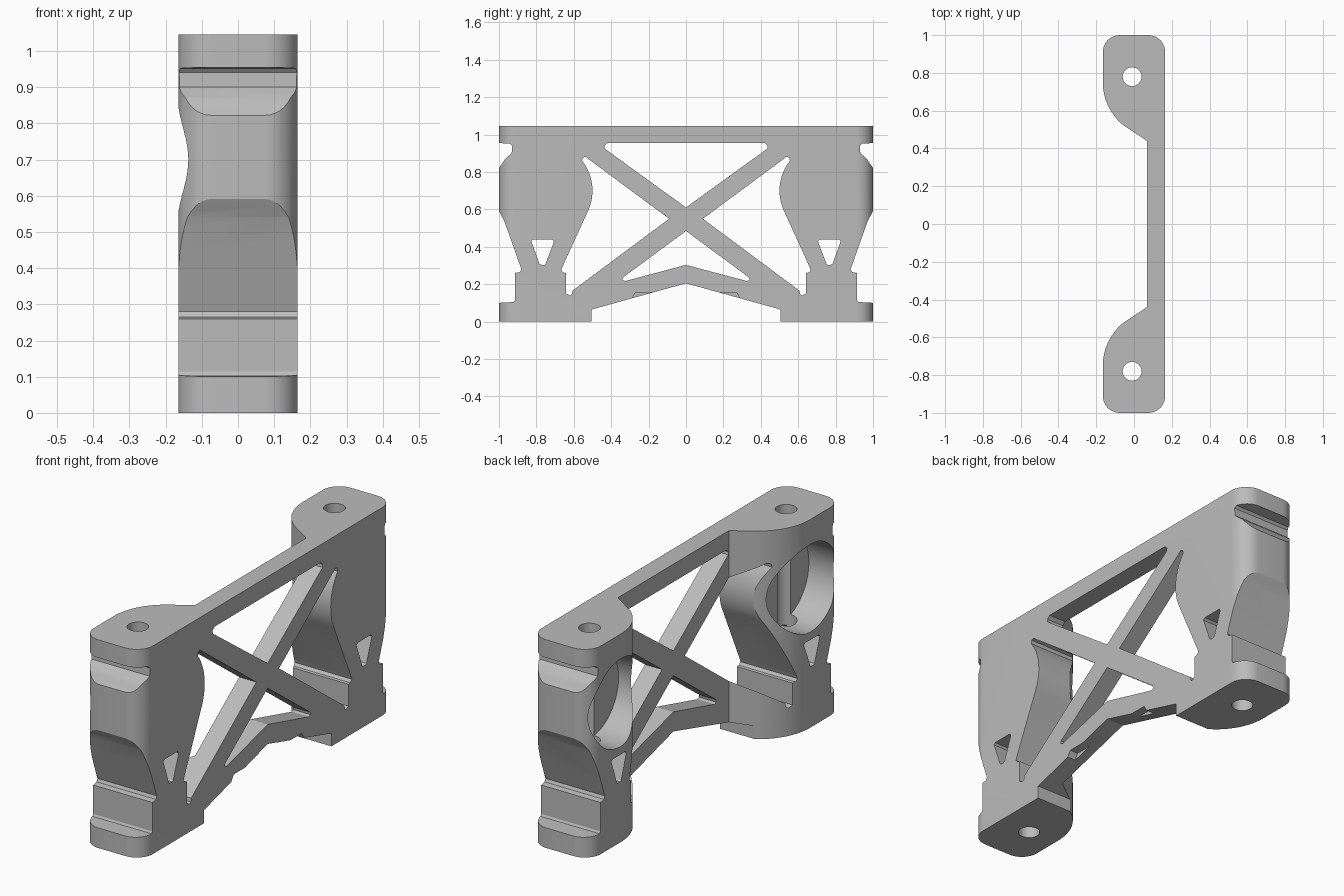
import bpy, bmesh
from math import cos, sin, radians
from mathutils import Vector

cube = bpy.data.objects.get("Cube")
if cube:
    bpy.data.objects.remove(cube, do_unlink=True)

W = 0.165    # half width
H = 1.045    # height


def arc(cx, cy, r, a0, a1, n):
    return [(cx + r * cos(radians(a0 + (a1 - a0) * i / n)),
             cy + r * sin(radians(a0 + (a1 - a0) * i / n))) for i in range(n + 1)]


def flip(points):
    """Mirror a side-view polygon to the other end."""
    return [(-y, z) for y, z in points]


def prism(name, points, axis, lo, hi):
    """Extrude a polygon: (y, z) points along X, or (x, y) points along Z."""
    put = (lambda p: (lo, p[0], p[1])) if axis == "X" else (lambda p: (p[0], p[1], lo))
    bm = bmesh.new()
    face = bm.faces.new([bm.verts.new(put(p)) for p in points])
    out = bmesh.ops.extrude_face_region(bm, geom=[face])
    step = Vector((hi - lo, 0, 0)) if axis == "X" else Vector((0, 0, hi - lo))
    bmesh.ops.translate(bm, vec=step,
                        verts=[v for v in out["geom"] if isinstance(v, bmesh.types.BMVert)])
    bmesh.ops.recalc_face_normals(bm, faces=bm.faces)
    mesh = bpy.data.meshes.new(name)
    bm.to_mesh(mesh)
    bm.free()
    ob = bpy.data.objects.new(name, mesh)
    bpy.context.collection.objects.link(ob)
    return ob


def combine(target, cutter, operation="DIFFERENCE"):
    """Apply a boolean and discard the cutter."""
    cutter.hide_render = True
    mod = target.modifiers.new("cut", "BOOLEAN")
    mod.operation, mod.solver, mod.object = operation, "EXACT", cutter
    deps = bpy.context.evaluated_depsgraph_get()
    mesh = bpy.data.meshes.new_from_object(target.evaluated_get(deps))
    target.modifiers.clear()
    target.data = mesh
    bpy.data.objects.remove(cutter, do_unlink=True)


# Plan outline: two lobed end pillars joined by a thin panel
half = ([(W, 0)] + arc(W - 0.09, 0.91, 0.09, 0, 90, 10)
        + arc(-W + 0.09, 0.91, 0.09, 90, 180, 10)
        + arc(0.125, 0.75, 0.29, 180, 239, 16) + [(0.07, 0.44)])
plan = half[1:] + [(x, -y) for x, y in reversed(half[1:])]
bracket = prism("bracket", plan, "Z", 0, H)

# Side silhouette with stepped foot, waist and notch below the top plate
edge = [(0.505, 0.065), (0.505, 0), (1.01, 0), (1.01, 0.1), (0.92, 0.105),
        (0.914, 0.115), (0.914, 0.26), (0.887, 0.265), (0.88, 0.28),
        (0.972, 0.54), (0.99, 0.572), (1.01, 0.61), (1.01, 0.81), (0.99, 0.835),
        (0.965, 0.872), (0.932, 0.9), (0.93, 0.94), (0.94, 0.952), (1.01, 0.955), (1.01, H)]
side = [(0, 0.205)] + edge + flip(edge[::-1])
combine(bracket, prism("silhouette", side, "X", -0.3, 0.3), "INTERSECT")

# Central openings between the crossed braces
top_gap = [(0, 0.61), (0.435, 0.925), (0.437, 0.94), (0.42, 0.955)]
low_gap = [(0, 0.485), (0.337, 0.236), (0.34, 0.222), (0.325, 0.217), (0, 0.303)]
for gap, ends in ((top_gap, 1), (low_gap, 2)):
    middle = gap[1:] if ends == 1 else gap[1:-1]
    loop = [gap[0]] + middle
    if ends == 2:
        loop.append(gap[-1])
    combine(bracket, prism("brace_gap", loop + flip(middle[::-1]), "X", -0.3, 0.3))

# Side openings, lightening triangles, underside notches, bearing pockets, bolt bores
side_gap = ([(0.09, 0.55), (0.525, 0.872), (0.537, 0.882), (0.552, 0.877)]
            + arc(0.76, 0.7, 0.26, 142, 207, 16)
            + [(0.66, 0.295), (0.667, 0.275), (0.655, 0.262), (0.641, 0.26), (0.641, 0.15),
               (0.62, 0.14), (0.61, 0.147), (0.607, 0.165)])
triangle = [(0.705, 0.43), (0.715, 0.44), (0.82, 0.44), (0.827, 0.43),
            (0.784, 0.31), (0.775, 0.304), (0.758, 0.304), (0.75, 0.31)]
notch = [(0.295, 0.1), (0.285, 0.13), (0.27, 0.155), (0.15, 0.155), (0.15, 0.1)]
pocket = arc(0.755, 0.7, 0.22, 0, 352.5, 47)
for turn in (list, flip):
    combine(bracket, prism("side_gap", turn(side_gap), "X", -0.3, 0.3))
    combine(bracket, prism("triangle_gap", turn(triangle), "X", -0.3, 0.3))
    combine(bracket, prism("notch", turn(notch), "X", 0.12, 0.3))
    combine(bracket, prism("pocket", turn(pocket), "X", -0.3, 0.0))
for y in (-0.78, 0.78):
    combine(bracket, prism("bore", arc(-0.01, y, 0.05, 0, 345, 23), "Z", -0.1, H + 0.1))

# Plain grey finish
grey = bpy.data.materials.new("plain_grey")
grey.use_nodes = True
color = (0.5, 0.5, 0.5, 1)
grey.diffuse_color = color
grey.node_tree.nodes["Principled BSDF"].inputs["Base Color"].default_value = color
bracket.data.materials.clear()
bracket.data.materials.append(grey)
for poly in bracket.data.polygons:
    poly.material_index = 0

# Smooth curved walls, keep machined edges crisp
bpy.ops.object.select_all(action="DESELECT")
bracket.select_set(True)
bpy.context.view_layer.objects.active = bracket
bpy.ops.object.shade_smooth_by_angle(angle=radians(20))
